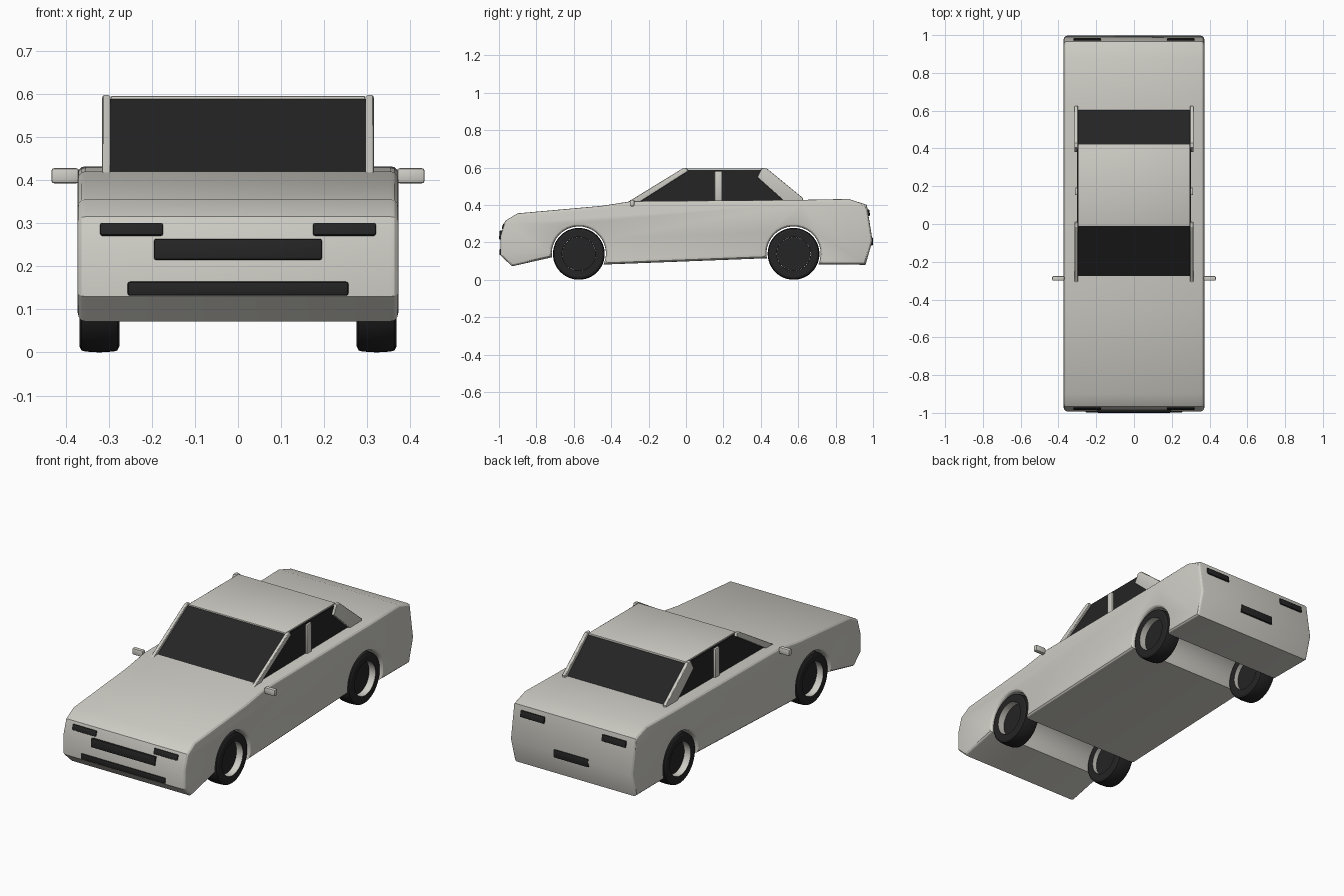
import bpy, bmesh, math
from mathutils import Matrix

if "Cube" in bpy.data.objects:
    bpy.data.objects.remove(bpy.data.objects["Cube"])


def material(name, col):
    m = bpy.data.materials.new(name)
    m.diffuse_color = (*col, 1)
    m.use_nodes = True
    m.node_tree.nodes["Principled BSDF"].inputs["Base Color"].default_value = m.diffuse_color
    return m


PAINT = material("warm light grey", (0.62, 0.61, 0.56))
BLACK = material("soft black", (0.018, 0.018, 0.018))


def finish(name, bm, mats):
    bmesh.ops.recalc_face_normals(bm, faces=bm.faces[:])
    me = bpy.data.meshes.new(name)
    bm.to_mesh(me)
    bm.free()
    ob = bpy.data.objects.new(name, me)
    bpy.context.collection.objects.link(ob)
    for m in mats:
        me.materials.append(m)
    bpy.ops.object.select_all(action='DESELECT')
    ob.select_set(True)
    bpy.context.view_layer.objects.active = ob
    bpy.ops.object.shade_smooth_by_angle(angle=math.radians(25))
    return ob


def prism(name, pts, x0, x1, mat, bevel=0.0, segs=3):
    """Side profile (y, z) extruded across x, with rounded cap edges."""
    bm = bmesh.new()
    face = bm.faces.new([bm.verts.new((x0, y, z)) for y, z in pts])
    new = bmesh.ops.extrude_face_region(bm, geom=[face])["geom"]
    for v in new:
        if isinstance(v, bmesh.types.BMVert):
            v.co.x = x1
    bmesh.ops.recalc_face_normals(bm, faces=bm.faces[:])
    if bevel:
        caps = [e for e in bm.edges if abs(e.verts[0].co.x - e.verts[1].co.x) < 1e-5]
        bmesh.ops.bevel(bm, geom=caps, offset=bevel, segments=segs, profile=0.5,
                        affect='EDGES', clamp_overlap=False)
    return finish(name, bm, [mat])


def block(name, loc, size, mat, tilt=0.0, bevel=0.005):
    """Rounded box, tilted about x."""
    bm = bmesh.new()
    bmesh.ops.create_cube(bm, size=1, matrix=Matrix.Diagonal((*size, 1)))
    bmesh.ops.bevel(bm, geom=bm.edges[:], offset=bevel, segments=2, profile=0.5, affect='EDGES')
    bm.transform(Matrix.Translation(loc) @ Matrix.Rotation(math.radians(tilt), 4, 'X'))
    return finish(name, bm, [mat])


def arch(cy, a0, a1, n=20):
    out = []
    for i in range(n + 1):
        a = math.radians(a0 + (a1 - a0) * i / n)
        out.append((cy + 0.145 * math.cos(a), 0.14 + 0.145 * math.sin(a)))
    return out


# body shell with wheel arches running across the full width
AXLES = (-0.573, 0.575)
profile = [(-0.93, 0.072), (-0.992, 0.13), (-0.992, 0.235), (-0.967, 0.315), (-0.90, 0.355),
           (-0.45, 0.395), (-0.29, 0.42), (0.62, 0.427), (0.87, 0.432), (0.967, 0.40),
           (0.997, 0.21), (0.96, 0.08)]
profile += arch(AXLES[1], -24, 190) + arch(AXLES[0], -24, 188)
prism("body", profile, -0.372, 0.372, PAINT, 0.018)

# dark glass cabin and roof panel
prism("cabin_glass", [(-0.29, 0.41), (-0.01, 0.588), (0.42, 0.588), (0.622, 0.41)],
      -0.302, 0.302, BLACK)
block("roof", (0, 0.207, 0.589), (0.59, 0.435, 0.012), PAINT, bevel=0.003)

for side, s in (("left", -1), ("right", 1)):
    # window pillars
    x0, x1 = s * 0.296, s * 0.315
    prism(side + "_front_pillar", [(-0.312, 0.415), (-0.015, 0.597), (0.005, 0.597),
                                   (0.012, 0.58), (-0.25, 0.415)], x0, x1, PAINT, 0.005)
    prism(side + "_rear_pillar", [(0.405, 0.597), (0.43, 0.597), (0.625, 0.437), (0.625, 0.415),
                                  (0.53, 0.415), (0.38, 0.548)], x0, x1, PAINT, 0.005)
    block(side + "_middle_pillar", (s * 0.303, 0.173, 0.498), (0.02, 0.04, 0.165), PAINT)
    # mirrors and lamps
    block(side + "_mirror", (s * 0.401, -0.288, 0.41), (0.064, 0.024, 0.035), PAINT, bevel=0.006)
    block(side + "_headlamp", (s * 0.247, -0.975, 0.285), (0.146, 0.014, 0.031), BLACK, -17)
    block(side + "_tail_lamp", (s * 0.247, 0.975, 0.358), (0.146, 0.014, 0.036), BLACK, 9)

# grille, bumper slot and rear plate
block("grille", (0, -0.990, 0.239), (0.39, 0.016, 0.049), BLACK, -5)
block("bumper_slot", (0, -0.991, 0.148), (0.512, 0.014, 0.032), BLACK)
block("rear_plate", (0, 0.992, 0.205), (0.21, 0.014, 0.045), BLACK)

# wheels: hollow tyre with light inner barrel, and a recessed hub disc
ring = [(0.275, 0.09), (0.275, 0.124), (0.280, 0.134), (0.290, 0.1365), (0.322, 0.1385),
        (0.353, 0.1365), (0.363, 0.134), (0.368, 0.124), (0.368, 0.09)]
for side, s in (("left", -1), ("right", 1)):
    for end, cy in zip(("front", "rear"), AXLES):
        centre = (0, cy, 0.1385)
        bm = bmesh.new()
        vs = [bm.verts.new((s * x, cy, 0.1385 + r)) for x, r in ring]
        es = [bm.edges.new((vs[i], vs[(i + 1) % len(vs)])) for i in range(len(vs))]
        bmesh.ops.spin(bm, geom=vs + es, cent=centre, axis=(1, 0, 0),
                       angle=math.tau, steps=48, use_duplicate=False)
        bmesh.ops.remove_doubles(bm, verts=bm.verts[:], dist=1e-4)
        for f in bm.faces:
            if all(math.hypot(v.co.y - cy, v.co.z - 0.1385) < 0.0905 for v in f.verts):
                f.material_index = 1
        finish(f"{side}_{end}_tyre", bm, [BLACK, PAINT])
        bm = bmesh.new()
        bmesh.ops.create_cone(bm, cap_ends=True, segments=48, radius1=0.0895, radius2=0.0895,
                              depth=0.03, matrix=Matrix.Translation((s * 0.315, cy, 0.1385))
                              @ Matrix.Rotation(math.pi / 2, 4, 'Y'))
        finish(f"{side}_{end}_hub", bm, [BLACK])
